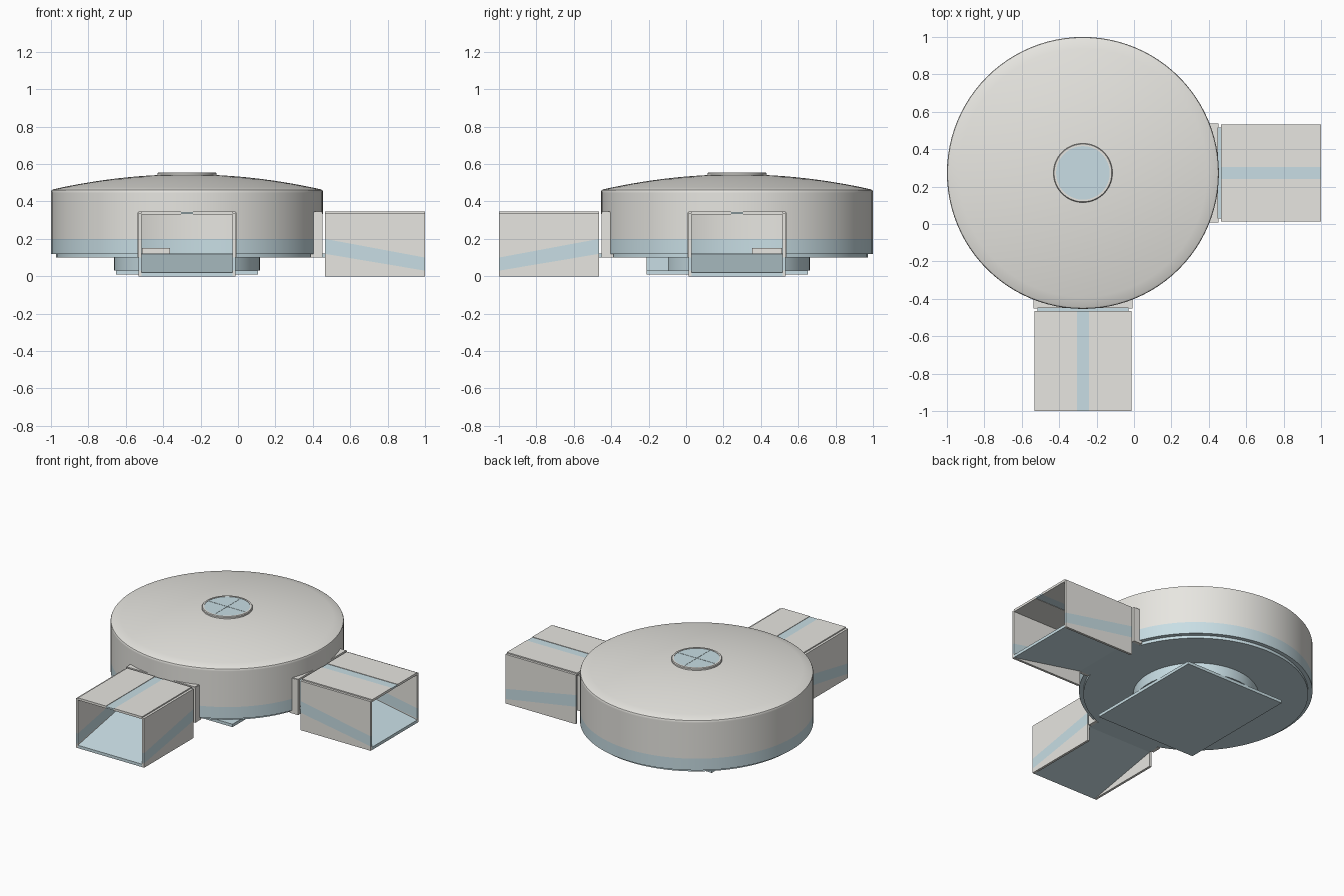
import bpy, bmesh, math
from mathutils import Matrix, Vector

if "Cube" in bpy.data.objects:
    bpy.data.objects.remove(bpy.data.objects["Cube"])

CX, CY = -0.273, 0.273          # drum centre


def material(name, rgb):
    m = bpy.data.materials.new(name)
    m.diffuse_color = (*rgb, 1)
    m.use_nodes = True
    m.node_tree.nodes["Principled BSDF"].inputs["Base Color"].default_value = m.diffuse_color
    return m


CREAM = material("cream_panel", (0.80, 0.79, 0.75))
BLUE = material("pale_blue", (0.58, 0.73, 0.78))


def make(name, bm, mats, angle=0.0):
    bmesh.ops.recalc_face_normals(bm, faces=bm.faces)
    bm.transform(Matrix.Translation((CX, CY, 0)))
    me = bpy.data.meshes.new(name)
    bm.to_mesh(me)
    bm.free()
    for m in mats:
        me.materials.append(m)
    ob = bpy.data.objects.new(name, me)
    bpy.context.collection.objects.link(ob)
    return ob


def smooth(ob, deg=30):
    bpy.ops.object.select_all(action='DESELECT')
    ob.select_set(True)
    bpy.context.view_layer.objects.active = ob
    bpy.ops.object.shade_smooth_by_angle(angle=math.radians(deg))


def prism(name, az, w0, w1, mat, turn=0.0):
    """Side outline of (along, z) points, extruded across from w0 to w1."""
    bm = bmesh.new()
    f = bm.faces.new([bm.verts.new((a, w0, z)) for a, z in az])
    ext = bmesh.ops.extrude_face_region(bm, geom=[f])
    verts = [g for g in ext["geom"] if isinstance(g, bmesh.types.BMVert)]
    bmesh.ops.translate(bm, verts=verts, vec=(0, w1 - w0, 0))
    bm.transform(Matrix.Rotation(turn, 4, 'Z'))
    return make(name, bm, [mat])


def box(name, a0, a1, w0, w1, z0, z1, mat, turn=0.0):
    return prism(name, [(a0, z0), (a1, z0), (a1, z1), (a0, z1)], w0, w1, mat, turn)


def lathe(name, profile, mats, closed=False, segs=96, band=None):
    """Spin (radius, z) profile round the drum axis; band = z range for slot 1."""
    bm = bmesh.new()
    vs = [bm.verts.new((r, 0, z)) for r, z in profile]
    pairs = list(zip(vs, vs[1:])) + ([(vs[-1], vs[0])] if closed else [])
    es = [bm.edges.new(p) for p in pairs]
    bmesh.ops.spin(bm, geom=vs + es, axis=(0, 0, 1), cent=(0, 0, 0),
                   angle=2 * math.pi, steps=segs, use_duplicate=False)
    bmesh.ops.remove_doubles(bm, verts=bm.verts, dist=1e-4)
    if band:
        for f in bm.faces:
            if band[0] <= f.calc_center_median().z <= band[1]:
                f.material_index = 1
    return make(name, bm, mats)


# hollow drum wall with a blue band low down
wall = lathe("drum_wall", [(0.705, 0.12), (0.727, 0.12), (0.727, 0.20), (0.727, 0.445),
                           (0.705, 0.445), (0.705, 0.20)],
             [CREAM, BLUE], closed=True, band=(0.115, 0.195))

# doorways cut through the wall on the right and front
TURNS = {"right": 0.0, "front": -math.pi / 2}
for side, t in TURNS.items():
    cutter = box("door_cutter_" + side, 0.5, 0.9, -0.245, 0.245, 0.1, 0.332, CREAM, t)
    cutter.hide_render = True
    mod = wall.modifiers.new("door", 'BOOLEAN')
    mod.object, mod.operation, mod.solver = cutter, 'DIFFERENCE', 'EXACT'
    bpy.context.view_layer.objects.active = wall
    bpy.ops.object.modifier_apply(modifier="door")
    bpy.data.objects.remove(cutter)
smooth(wall)


# shallow domed roof with a rounded rim and an inner skin
def dome(r):
    return 0.545 - 0.08 * (r / 0.715) ** 2


top = [(0.715 * i / 14, dome(0.715 * i / 14)) for i in range(15)]
under = [(0.705 * i / 8, dome(0.705 * i / 8) - 0.02) for i in range(8, -1, -1)]
smooth(lathe("domed_roof", top + [(0.724, 0.460), (0.727, 0.453), (0.727, 0.445),
                                  (0.705, 0.445)] + under, [CREAM]))

# round skylight: raised ring, glass and cross bars
smooth(lathe("skylight_ring", [(0.143, 0.52), (0.158, 0.52), (0.158, 0.551),
                               (0.154, 0.556), (0.143, 0.556)], [CREAM], closed=True))
smooth(lathe("skylight_glass", [(0, 0.553), (0.145, 0.553), (0.145, 0.525), (0, 0.525)], [BLUE]))
for t in (0, math.pi / 2):
    box("skylight_bar", -0.143, 0.143, -0.003, 0.003, 0.545, 0.5545, BLUE, t)

# base: floor disc, central plinth, and rectangular foot plate
smooth(lathe("floor_disc", [(0, 0.10), (0.70, 0.10), (0.70, 0.12), (0.71, 0.12),
                            (0.71, 0.122), (0, 0.122)], [BLUE]))
smooth(lathe("plinth", [(0, 0.03), (0.39, 0.03), (0.39, 0.10), (0, 0.10)], [BLUE]))
box("foot_plate", -0.38, 0.38, -0.485, 0.38, 0.01, 0.03, BLUE)
box("plinth_step", -0.13, 0.13, -0.485, -0.36, 0.03, 0.10, BLUE)
box("inside_console", -0.24, -0.09, 0.08, 0.24, 0.122, 0.15, CREAM)

# two identical covered ramps with door frames
A0, A1, W, T = 0.738, 1.273, 0.26, 0.016
for side, t in TURNS.items():
    n = side + "_"
    box(n + "threshold", 0.66, A0, -W + T, W - T, 0.10, 0.121, BLUE, t)
    box(n + "door_lintel", 0.665, 0.722, -W, W, 0.332, 0.345, CREAM, t)
    prism(n + "ramp_floor", [(A0, 0.10), (A1, 0.0), (A1, 0.02), (A0, 0.12)],
          -W + T, W - T, BLUE, t)
    for s in (-1, 1):
        w0, w1 = sorted((s * W, s * (W - T)))
        f0, f1 = sorted((s * (W + 0.004), s * (W - T)))
        box(n + "door_jamb", 0.66, 0.724, f0, f1, 0.10, 0.342, CREAM, t)
        # side wall in three strips, the middle one following the ramp
        prism(n + "wall_lower", [(A0, 0), (A1, 0), (A1, 0.03), (A0, 0.12)], w0, w1, CREAM, t)
        prism(n + "wall_stripe", [(A0, 0.12), (A1, 0.03), (A1, 0.10), (A0, 0.20)], w0, w1, BLUE, t)
        prism(n + "wall_upper", [(A0, 0.20), (A1, 0.10), (A1, 0.338), (A0, 0.338)], w0, w1, CREAM, t)
        r0, r1 = sorted((s * 0.032, s * (W - T)))
        box(n + "roof_half", A0, A1, r0, r1, 0.33, 0.346, CREAM, t)
    box(n + "roof_light", A0, A1, -0.032, 0.032, 0.332, 0.343, BLUE, t)
